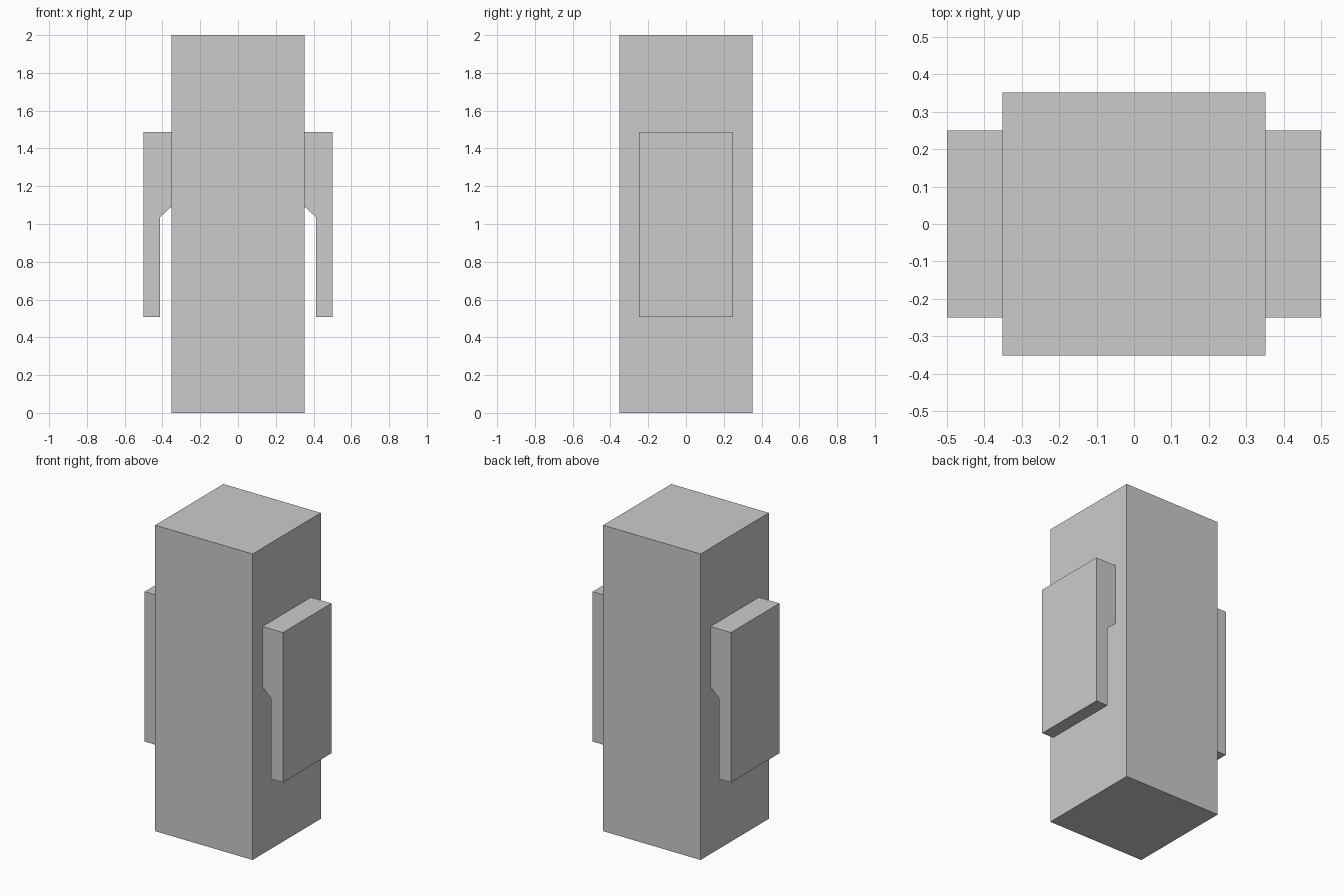
import bpy, bmesh

if "Cube" in bpy.data.objects:
    bpy.data.objects.remove(bpy.data.objects["Cube"])


def make_object(name, bm):
    bmesh.ops.recalc_face_normals(bm, faces=bm.faces[:])
    mesh = bpy.data.meshes.new(name)
    bm.to_mesh(mesh)
    bm.free()
    obj = bpy.data.objects.new(name, mesh)
    bpy.context.collection.objects.link(obj)
    return obj


def extrude_profile(name, points, y0, y1):
    """Prism from an (x, z) profile, extruded along y."""
    bm = bmesh.new()
    face = bm.faces.new([bm.verts.new((x, y0, z)) for x, z in points])
    out = bmesh.ops.extrude_face_region(bm, geom=[face])
    verts = [v for v in out["geom"] if isinstance(v, bmesh.types.BMVert)]
    bmesh.ops.translate(bm, verts=verts, vec=(0, y1 - y0, 0))
    return make_object(name, bm)


# Main square column
W = 0.352
extrude_profile("column", [(-W, 0), (W, 0), (W, 2), (-W, 2)], -W, W)

# Side brackets: thick on top, chamfering to a thin flap hanging off the wall
bracket = [(W, 1.487), (0.5, 1.487), (0.5, 0.507),
           (0.414, 0.507), (0.414, 1.035), (W, 1.092)]
for side, sign in (("right", 1), ("left", -1)):
    extrude_profile(f"{side}_bracket", [(x * sign, z) for x, z in bracket], -0.25, 0.25)
